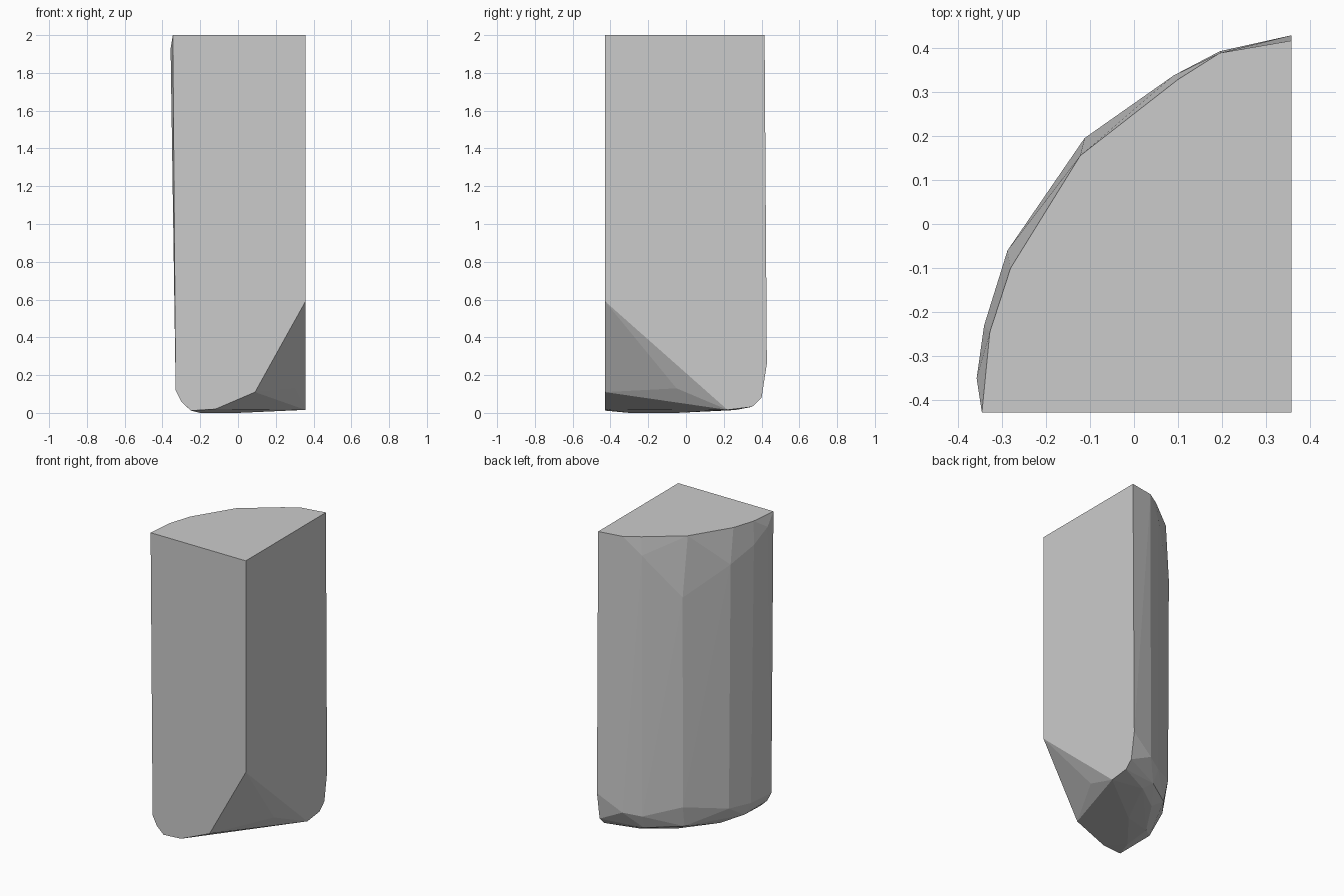
import bpy
import bmesh

cube = bpy.data.objects.get("Cube")
if cube:
    bpy.data.objects.remove(cube, do_unlink=True)

SIDE, FRONT, TOP = 0.357, -0.428, 2.0

# Plain grey stone
stone = bpy.data.materials.new("grey stone")
stone.use_nodes = True
grey = (0.6, 0.6, 0.6, 1)
stone.diffuse_color = grey
stone.node_tree.nodes["Principled BSDF"].inputs["Base Color"].default_value = grey

# Top edge of the quarter wedge
top_edge = [(-0.345, FRONT), (-0.327, -0.245), (-0.28, -0.1), (-0.122, 0.155),
            (0.1, 0.328), (0.195, 0.388), (SIDE, 0.416), (SIDE, FRONT)]
points = [(x, y, TOP) for x, y in top_edge]

# Shoulder where the curved wall bulges just below the top
points += [(-0.357, -0.35, 1.93), (-0.34, -0.23, 1.85), (-0.287, -0.06, 1.77),
           (-0.112, 0.195, 1.6), (0.09, 0.337, 1.88)]

# Foot of the curved wall
points += [(-0.33, FRONT, 0.12), (-0.325, -0.22, 0.13), (-0.275, -0.06, 0.14),
           (-0.11, 0.19, 0.2), (0.09, 0.335, 0.14), (0.195, 0.392, 0.16),
           (SIDE, 0.428, 0.26)]

# Rounded lower rim
points += [(-0.3, FRONT, 0.06), (-0.29, -0.2, 0.05), (-0.1, 0.16, 0.06),
           (0.1, 0.3, 0.05), (SIDE, 0.4, 0.08)]

# Underside
points += [(-0.25, FRONT, 0.012), (-0.12, FRONT, 0.02), (-0.2, -0.3, 0),
           (-0.18, -0.1, 0.004), (0, -0.05, 0), (-0.03, 0.13, 0.015),
           (0.15, 0.26, 0.015), (SIDE, 0.35, 0.032), (SIDE, 0.22, 0.016)]

# Broken lower corner between the two flat sides
points += [(SIDE, FRONT, 0.59), (0.09, FRONT, 0.11), (0.3, -0.05, 0.13)]

# Wrap the corner points in a faceted convex skin
bm = bmesh.new()
for p in points:
    bm.verts.new(p)
hull = bmesh.ops.convex_hull(bm, input=bm.verts[:])
unused = {g for g in hull["geom_interior"] + hull["geom_unused"]
          if isinstance(g, bmesh.types.BMVert)}
bmesh.ops.delete(bm, geom=list(unused), context="VERTS")
bmesh.ops.dissolve_limit(bm, angle_limit=0.002, verts=bm.verts[:], edges=bm.edges[:])
bmesh.ops.recalc_face_normals(bm, faces=bm.faces[:])

mesh = bpy.data.meshes.new("stone_wedge")
bm.to_mesh(mesh)
bm.free()
mesh.materials.append(stone)
wedge = bpy.data.objects.new("stone_wedge", mesh)
bpy.context.collection.objects.link(wedge)
